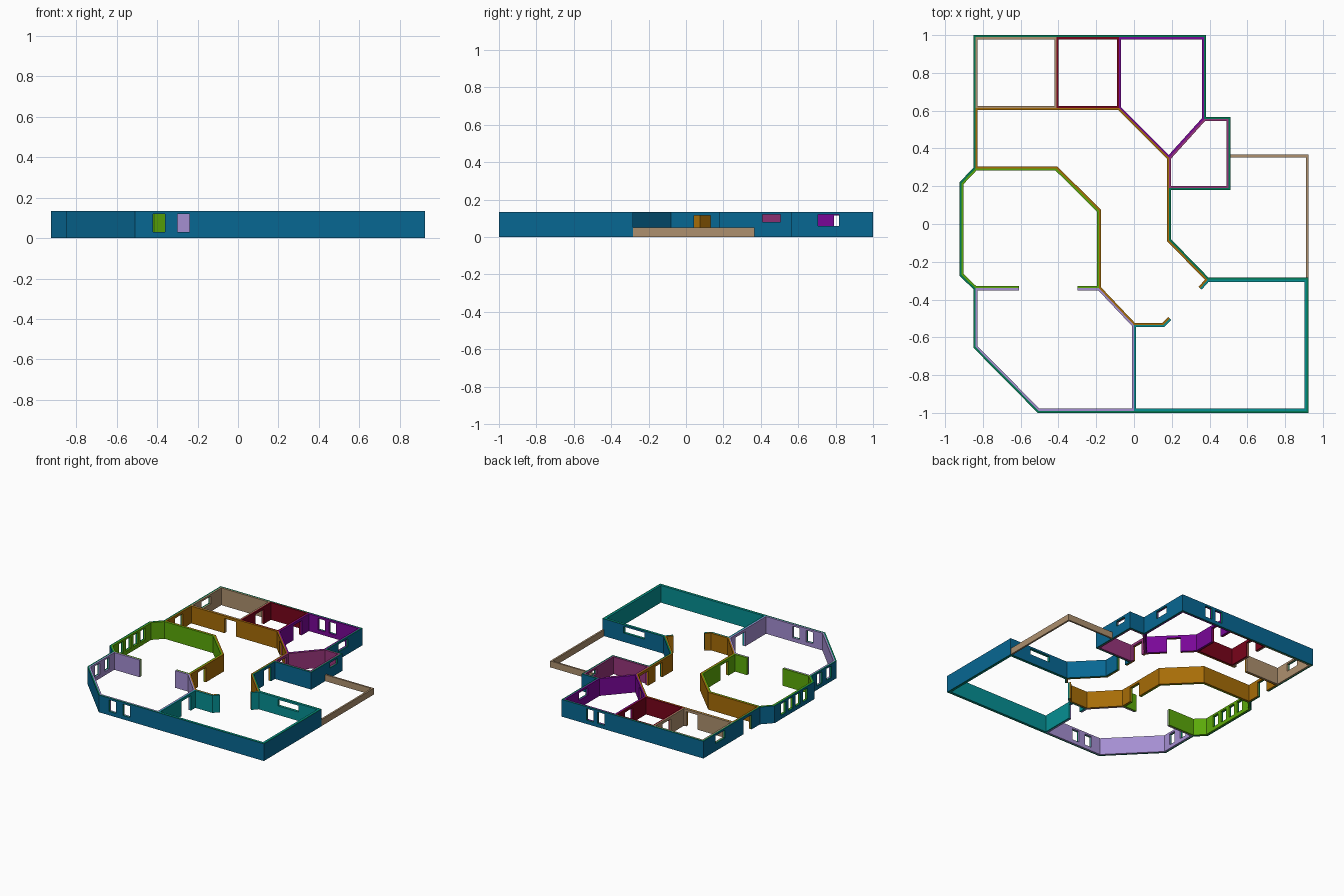
import bpy
import bmesh
from math import pi
from mathutils import Vector, Matrix

if "Cube" in bpy.data.objects:
    bpy.data.objects.remove(bpy.data.objects["Cube"])

HEIGHT = 0.135
SKIN = 0.011


def material(name, rgb):
    mat = bpy.data.materials.new(name)
    linear = [(c / 255) ** 2.2 for c in rgb] + [1.0]
    mat.use_nodes = True
    mat.diffuse_color = linear
    mat.node_tree.nodes["Principled BSDF"].inputs["Base Color"].default_value = linear
    return mat


blue = material("exterior blue", (16, 103, 145))
green = material("rim green", (8, 122, 85))
tan = material("tan", (172, 143, 110))
red = material("dark red", (120, 12, 32))
purple = material("purple", (120, 16, 150))
magenta = material("magenta", (150, 56, 122))
teal = material("teal", (14, 142, 145))
gold = material("golden brown", (165, 108, 16))
lime = material("lime green", (92, 168, 18))
lavender = material("lavender", (163, 141, 208))

# Corners of the floor plan, on the line where two wall skins meet
north_west, north_east = (-0.84, 0.989), (0.37, 0.989)
tan_top, tan_low = (-0.41, 0.989), (-0.41, 0.615)
red_top, red_low = (-0.08, 0.989), (-0.08, 0.615)
hall_west, hall_south = (-0.84, 0.615), (-0.84, 0.293)
east_step, bath_ne, bath_se = (0.37, 0.555), (0.5, 0.555), (0.5, 0.19)
bath_sw, bath_nw = (0.185, 0.19), (0.185, 0.35)
deck_bend, deck_low = (0.185, -0.085), (0.39, -0.295)
teal_ne, teal_se = (0.914, -0.295), (0.914, -0.989)
teal_sw, teal_nw = (0, -0.989), (0, -0.535)
stub_bend, stub_west, stub_east = (0.155, -0.535), (0.19, -0.5), (0.35, -0.34)
lav_south, lav_bend, lav_west = (-0.505, -0.989), (-0.84, -0.65), (-0.84, -0.34)
bay_low, bay_high = (-0.914, -0.268), (-0.914, 0.215)
lime_ne, lime_east, lime_se = (-0.41, 0.293), (-0.185, 0.07), (-0.185, -0.34)
arch_west, arch_east = (-0.61, -0.34), (-0.3, -0.34)


def skin(name, points, face_mat, rim_mat=None, closed=False, thick=SKIN, height=HEIGHT):
    """Upright strip along a path, thickened to the left of its direction."""
    pts = [Vector(p) for p in points]
    n = len(pts)
    spans = n if closed else n - 1
    normals = []
    for i in range(spans):
        d = (pts[(i + 1) % n] - pts[i]).normalized()
        normals.append(Vector((-d.y, d.x)))
    bm = bmesh.new()
    rings = []
    for i, p in enumerate(pts):
        before = normals[i - 1] if closed or i > 0 else normals[0]
        after = normals[i] if i < spans else normals[-1]
        q = p + (before + after) / (1 + before.dot(after)) * thick
        rings.append([bm.verts.new((v.x, v.y, z))
                      for v, z in ((p, 0), (q, 0), (q, height), (p, height))])
    for i in range(spans):
        a, b = rings[i], rings[(i + 1) % n]
        for k in range(4):
            m = (k + 1) % 4
            face = bm.faces.new((a[k], a[m], b[m], b[k]))
            face.material_index = 0 if k == 1 else 1
    if not closed:
        for ring in (rings[0], rings[-1]):
            bm.faces.new(ring).material_index = 1
    bmesh.ops.recalc_face_normals(bm, faces=bm.faces)
    mesh = bpy.data.meshes.new(name)
    bm.to_mesh(mesh)
    bm.free()
    mesh.materials.append(face_mat)
    mesh.materials.append(rim_mat or face_mat)
    ob = bpy.data.objects.new(name, mesh)
    bpy.context.collection.objects.link(ob)
    return ob


# Outer shell and the lining of every room
walls = [
    skin("outer_wall", [north_west, north_east, east_step, bath_ne, bath_se, bath_sw,
                        deck_bend, deck_low, teal_ne, teal_se, lav_south, lav_bend,
                        lav_west, bay_low, bay_high, hall_south], blue, green, True),
    skin("tan_room", [hall_west, tan_low, tan_top, north_west], tan, closed=True),
    skin("red_room", [tan_low, red_low, red_top, tan_top], red, closed=True),
    skin("purple_room", [red_low, bath_nw, east_step, north_east, red_top],
         purple, closed=True),
    skin("magenta_room", [bath_sw, bath_se, bath_ne, east_step, bath_nw],
         magenta, closed=True),
    skin("hall", [stub_east, deck_low, deck_bend, bath_sw, bath_nw, red_low, hall_west,
                  hall_south, lime_ne, lime_east, lime_se, teal_nw, stub_bend,
                  stub_west], gold),
    skin("bay_room", [arch_east, lime_se, lime_east, lime_ne, hall_south, bay_high,
                      bay_low, lav_west, arch_west], lime),
    skin("lavender_room", [arch_west, lav_west, lav_bend, lav_south, teal_sw, teal_nw,
                           lime_se, arch_east], lavender),
    skin("teal_room", [stub_west, stub_bend, teal_nw, teal_sw, teal_se, teal_ne,
                       deck_low, stub_east], teal),
]

# Low wall round the deck
skin("deck_wall", [(0.511, 0.353), (0.91, 0.353), (0.91, -0.284)], tan,
     thick=0.014, height=0.05)

# Openings, gathered in one cutter
cut = bmesh.new()


def opening(x, y, width, low, high, angle=0.0):
    place = (Matrix.Translation((x, y, (low + high) / 2)) @ Matrix.Rotation(angle, 4, "Z")
             @ Matrix.Diagonal((width, 0.05, high - low, 1)))
    bmesh.ops.create_cube(cut, size=1, matrix=place)


def window(x, y, angle=0.0, width=0.06, low=0.03):
    opening(x, y, width, low, 0.12, angle)


def door(x, y, angle=0.0, width=0.1):
    opening(x, y, width, -0.02, 0.115, angle)


side = pi / 2
for x in (-0.39, -0.27):
    window(x, teal_sw[1])
for x in (0.04, 0.135):
    window(x, north_east[1])
for y in (-0.16, -0.07, 0.02, 0.11):
    window(bay_low[0], y, side)
for y in (-0.56, -0.44):
    window(lav_west[0], y, side)
window(north_east[0], 0.762, side, 0.113, 0.06)
window(north_west[0], 0.79, side, 0.113, 0.06)
window(bath_ne[0], 0.457, side, 0.095, 0.08)
window(0.65, teal_ne[1], 0, 0.18, 0.07)

door(tan_low[0], 0.84, side)
door(red_low[0], 0.84, side)
door(-0.49, hall_west[1])
door(hall_west[0], 0.45, side)
door(0.04, 0.495, -pi / 4)
door(bath_sw[0], 0.27, side)
door(deck_bend[0], 0.087, side, 0.086)
door(lime_se[0], -0.2, side)
door(teal_nw[0], -0.66, side, 0.12)

for face in cut.faces:
    face.material_index = 1
cut_mesh = bpy.data.meshes.new("opening_cutter")
cut.to_mesh(cut_mesh)
cut.free()
for mat in (blue, green):
    cut_mesh.materials.append(mat)
cutter = bpy.data.objects.new("opening_cutter", cut_mesh)
cutter.hide_render = True
bpy.context.collection.objects.link(cutter)

# Cut the openings through the shell and linings
for ob in walls:
    mod = ob.modifiers.new("openings", "BOOLEAN")
    mod.operation = "DIFFERENCE"
    mod.solver = "EXACT"
    mod.object = cutter
    bpy.context.view_layer.objects.active = ob
    bpy.ops.object.modifier_apply(modifier=mod.name)
bpy.data.objects.remove(cutter)
